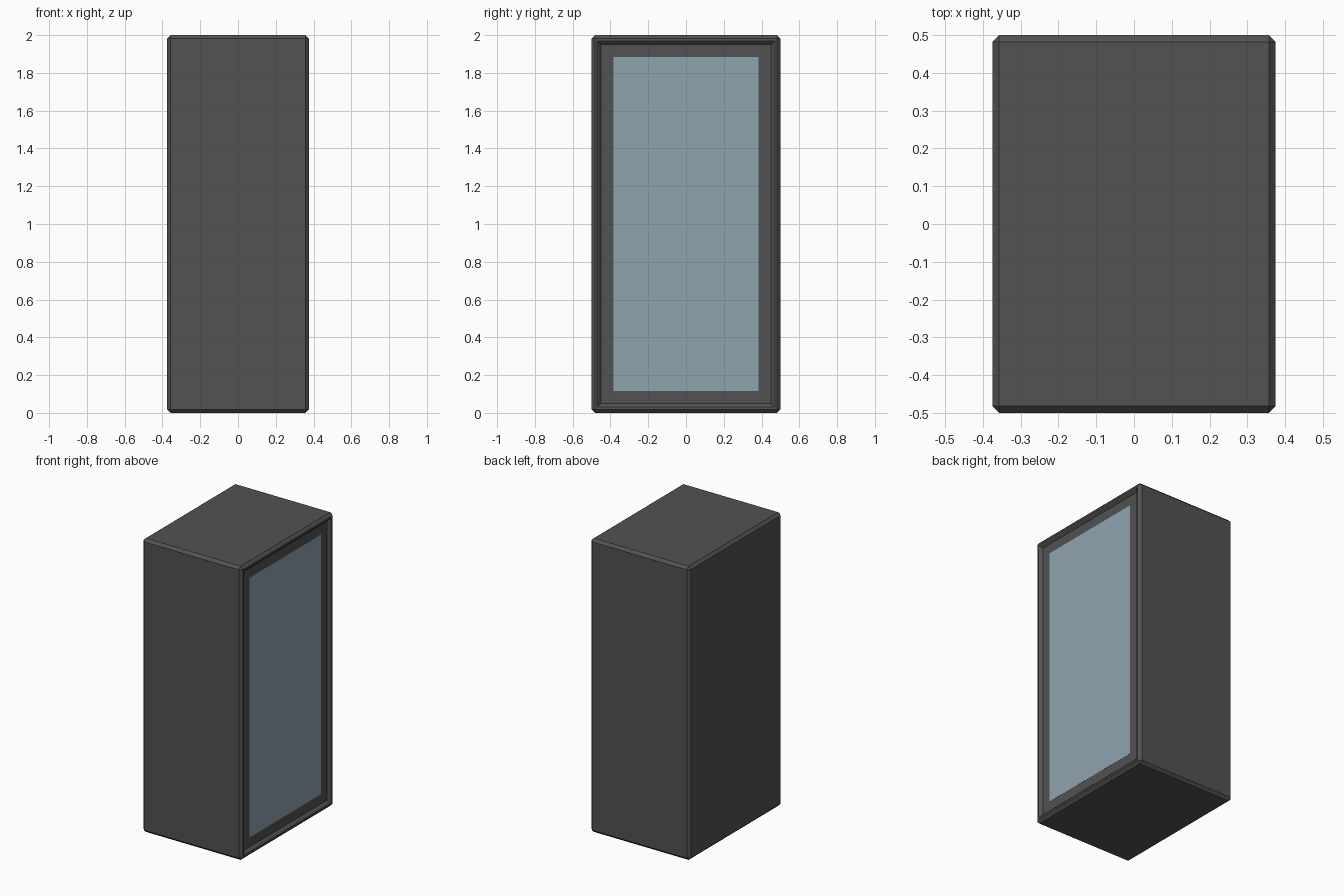
import bpy, bmesh

if "Cube" in bpy.data.objects:
    bpy.data.objects.remove(bpy.data.objects["Cube"])

W, D, H = 0.75, 1.0, 2.0
CHAMFER = 0.018
RECESS = 0.02


def material(name, rgb):
    m = bpy.data.materials.new(name)
    m.diffuse_color = (*rgb, 1)
    m.use_nodes = True
    m.node_tree.nodes["Principled BSDF"].inputs["Base Color"].default_value = m.diffuse_color
    return m


def box(name, size, centre, mat, bevel=0.0, detail=None):
    bm = bmesh.new()
    bmesh.ops.create_cube(bm, size=1)
    bmesh.ops.scale(bm, vec=size, verts=bm.verts)
    bmesh.ops.translate(bm, vec=centre, verts=bm.verts)
    if bevel:
        bmesh.ops.bevel(bm, geom=bm.edges[:], offset=bevel, segments=1,
                        affect='EDGES', profile=0.5)
    if detail:
        detail(bm)
    mesh = bpy.data.meshes.new(name)
    bm.to_mesh(mesh)
    bm.free()
    mesh.materials.append(mat)
    ob = bpy.data.objects.new(name, mesh)
    bpy.context.collection.objects.link(ob)
    return ob


def recess_door(bm):
    # Raised rim, sloped lip, then the sunken door panel on the +x side
    face = max(bm.faces, key=lambda f: f.calc_center_median().x)
    for width, depth in ((0.012, 0), (0.008, -0.006), (0.012, RECESS * -0.7)):
        bmesh.ops.inset_region(bm, faces=[face], thickness=width, depth=depth,
                               use_even_offset=True)


dark = material("dark_grey", (0.085, 0.085, 0.085))
blue = material("glass_blue", (0.28, 0.37, 0.44))

# Chamfered cabinet shell with recessed door side
box("cabinet_body", (W, D, H), (0, 0, H / 2), dark, CHAMFER, recess_door)

# Glass pane set almost flush in the door panel
box("door_glass", (0.012, 0.77, 1.77), (W / 2 - RECESS - 0.005, 0, H / 2), blue)
